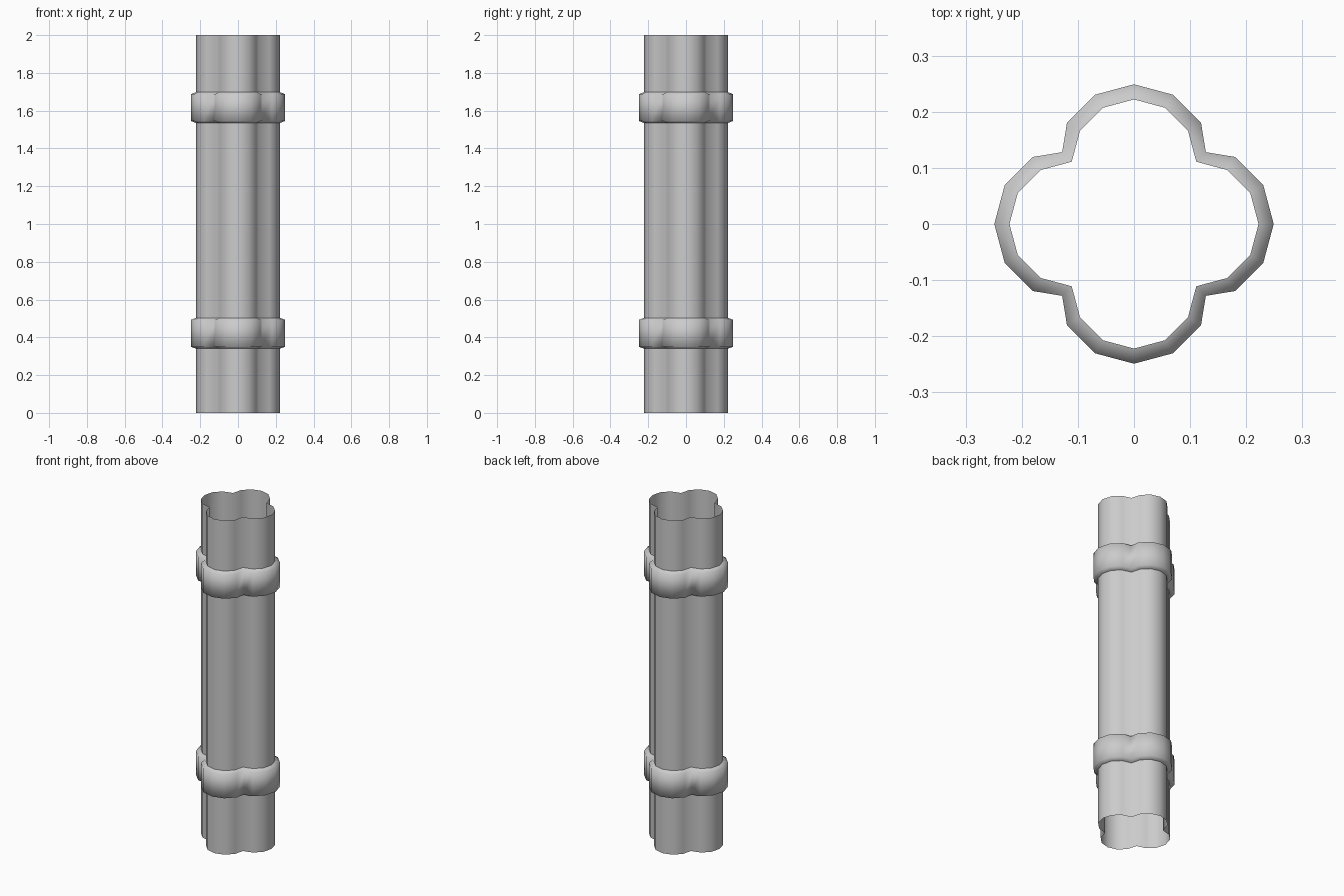
import bpy, bmesh
from math import pi, cos, sin

if "Cube" in bpy.data.objects:
    bpy.data.objects.remove(bpy.data.objects["Cube"])


def quatrefoil(radius, crease, centre=0.111):
    """Four-lobed outline: 5 points per lobe plus a crease between lobes."""
    pts = []
    for k in range(4):
        a = k * pi / 2
        lobe = [(centre + radius * cos(t * pi / 6), radius * sin(t * pi / 6))
                for t in range(-2, 3)]
        lobe.append((crease, crease))
        pts += [(x * cos(a) - y * sin(a), x * sin(a) + y * cos(a)) for x, y in lobe]
    return pts


def loft(name, sections):
    """Join (outline, z) sections into an open smooth skin."""
    bm = bmesh.new()
    rings = [[bm.verts.new((x, y, z)) for x, y in o] for o, z in sections]
    n = len(rings[0])
    for r0, r1 in zip(rings, rings[1:]):
        for i in range(n):
            j = (i + 1) % n
            bm.faces.new((r0[i], r0[j], r1[j], r1[i]))
    for f in bm.faces:
        f.smooth = True
    me = bpy.data.meshes.new(name)
    bm.to_mesh(me)
    bm.free()
    ob = bpy.data.objects.new(name, me)
    bpy.context.collection.objects.link(ob)
    return ob


inner = quatrefoil(0.111, 0.111)
outer = quatrefoil(0.138, 0.128)

# Open-ended clustered shaft
loft("shaft", [(inner, 0), (inner, 2)])

# Two collars with slightly sloped top and bottom
for name, z in (("lower_collar", 0.34), ("upper_collar", 1.535)):
    loft(name, [(inner, z), (outer, z + 0.01), (outer, z + 0.153), (inner, z + 0.163)])
